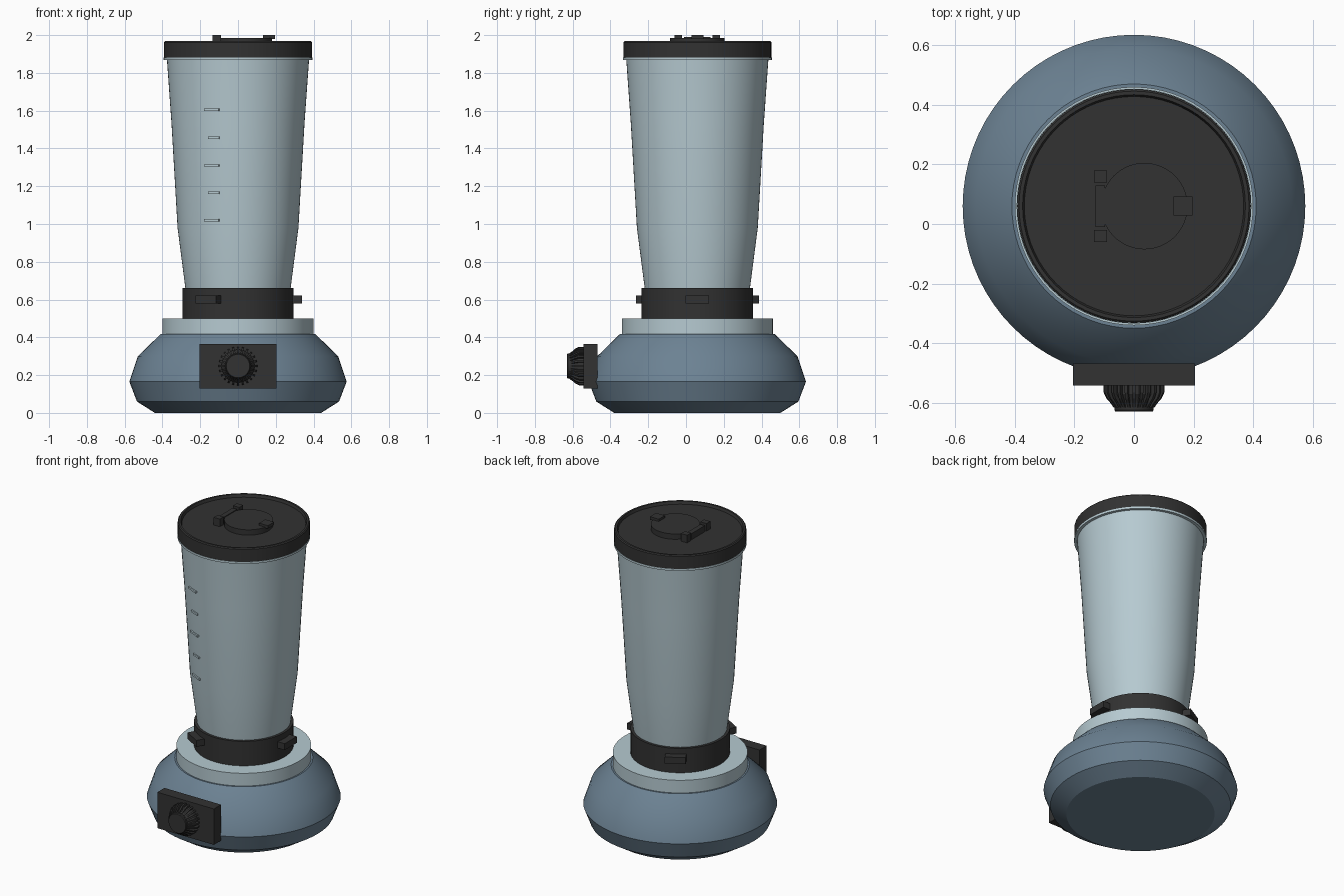
import bpy, bmesh, math
from mathutils import Matrix, Vector

if "Cube" in bpy.data.objects:
    bpy.data.objects.remove(bpy.data.objects["Cube"], do_unlink=True)

CY = 0.06                                   # y of the vertical axis of the body
AXIS = Matrix.Translation((0, CY, 0))


def material(name, srgb):
    lin = [((c / 255 + 0.055) / 1.055) ** 2.4 for c in srgb] + [1.0]
    m = bpy.data.materials.new(name)
    m.use_nodes = True
    m.diffuse_color = lin
    m.node_tree.nodes["Principled BSDF"].inputs["Base Color"].default_value = lin
    return m


SLATE = material("slate blue", (108, 130, 147))
PALE = material("pale blue grey", (182, 202, 209))
BLACK = material("soft black", (50, 50, 50))


def finish(name, bm, mat, matrix, smooth=True):
    bmesh.ops.recalc_face_normals(bm, faces=bm.faces)
    me = bpy.data.meshes.new(name)
    bm.to_mesh(me)
    bm.free()
    if smooth:
        me.shade_smooth()
        me.set_sharp_from_angle(angle=math.radians(30))
    me.materials.append(mat)
    ob = bpy.data.objects.new(name, me)
    ob.matrix_world = matrix
    bpy.context.scene.collection.objects.link(ob)
    return ob


def lathe(name, profile, mat, matrix=AXIS, segs=72):
    """Revolve (radius, height) points round z and cap both ends."""
    bm = bmesh.new()
    rings = []
    for r, z in profile:
        rings.append([bm.verts.new((r * math.cos(a), r * math.sin(a), z))
                      for a in (2 * math.pi * i / segs for i in range(segs))])
    for lo, hi in zip(rings, rings[1:]):
        for i in range(segs):
            j = (i + 1) % segs
            bm.faces.new((lo[i], lo[j], hi[j], hi[i]))
    bm.faces.new(rings[0])
    bm.faces.new(rings[-1])
    return finish(name, bm, mat, matrix)


def box(name, lo, hi, mat, matrix=Matrix()):
    lo, hi = Vector(lo), Vector(hi)
    bm = bmesh.new()
    bmesh.ops.create_cube(bm, size=1)
    bmesh.ops.scale(bm, vec=hi - lo, verts=bm.verts)
    bmesh.ops.translate(bm, vec=(lo + hi) / 2, verts=bm.verts)
    return finish(name, bm, mat, matrix, smooth=False)


# Motor base, pale seat ring and dark collar
lathe("motor_base", [(0.44, 0), (0.535, 0.06), (0.575, 0.165), (0.53, 0.30), (0.41, 0.417)], SLATE)
lathe("seat_ring", [(0.40, 0.41), (0.40, 0.50)], PALE)
lathe("jar_collar", [(0.295, 0.495), (0.295, 0.66)], BLACK)

# Three locking tabs round the collar
for i in range(3):
    turn = AXIS @ Matrix.Rotation(math.radians(120 * i), 4, "Z")
    box(f"collar_tab_{i + 1}", (0.26, -0.0625, 0.58), (0.34, 0.0625, 0.622), BLACK, turn)

# Jar with a lip under the lid
JAR = [(0.278, 0.655), (0.32, 0.98), (0.352, 1.53), (0.376, 1.868)]
lathe("jar", JAR, PALE)
lathe("jar_lip", [(0.394, 1.868), (0.394, 1.881)], PALE)


def jar_radius(z):
    for (r0, z0), (r1, z1) in zip(JAR, JAR[1:]):
        if z <= z1:
            return r0 + (r1 - r0) * (z - z0) / (z1 - z0)


# Measuring marks, alternately long and short, sharing their inner end
for i, z in enumerate((1.02, 1.165, 1.31, 1.456, 1.605)):
    r = jar_radius(z)
    x0, x1 = (-0.177, -0.10) if i % 2 == 0 else (-0.156, -0.098)
    mid = math.asin((x0 + x1) / 2 / r)
    half = (x1 - x0) / 2 / math.cos(mid)
    turn = AXIS @ Matrix.Rotation(mid, 4, "Z")
    box(f"measure_mark_{i + 1}", (-half, -r - 0.008, z - 0.006), (half, -r + 0.02, z + 0.006), PALE, turn)

# Lid with a recessed top
lathe("lid", [(0.392, 1.881), (0.392, 1.962), (0.386, 1.968), (0.374, 1.968), (0.368, 1.95)], BLACK)

# Filler cap, hinge and latch on the lid
lathe("filler_cap", [(0.145, 1.945), (0.145, 1.985)], BLACK, Matrix.Translation((0.035, CY, 0)))
box("cap_hinge_bar", (-0.13, -0.01, 1.945), (-0.098, 0.13, 1.99), BLACK)
for side, y in (("front", -0.04), ("back", 0.16)):
    box(f"cap_hinge_{side}_block", (-0.134, y - 0.02, 1.945), (-0.09, y + 0.02, 2.0), BLACK)
box("cap_latch", (0.133, 0.028, 1.98), (0.197, 0.092, 2.0), BLACK)

# Control panel and dial
box("control_panel", (-0.205, -0.542, 0.13), (0.205, -0.468, 0.365), BLACK)
DIAL = Matrix.Translation((0, -0.54, 0.248)) @ Matrix.Rotation(math.radians(90), 4, "X")
lathe("dial_core", [(0.087, 0), (0.087, 0.03), (0.074, 0.05), (0.066, 0.07), (0.066, 0.085), (0.062, 0.09)],
      BLACK, DIAL, 48)

# Grip ribs round the dial
RIB = [(0.06, 0), (0.102, 0), (0.102, 0.025), (0.093, 0.045), (0.078, 0.062), (0.069, 0.076), (0.06, 0.076)]
bm = bmesh.new()
for i in range(24):
    turn = Matrix.Rotation(2 * math.pi * i / 24, 4, "Z")
    a, b = [[bm.verts.new(turn @ Vector((r, t, z))) for r, z in RIB] for t in (-0.005, 0.005)]
    bm.faces.new(a)
    bm.faces.new(b)
    for k in range(len(RIB)):
        n = (k + 1) % len(RIB)
        bm.faces.new((a[k], a[n], b[n], b[k]))
finish("dial_ribs", bm, BLACK, DIAL, smooth=False)
